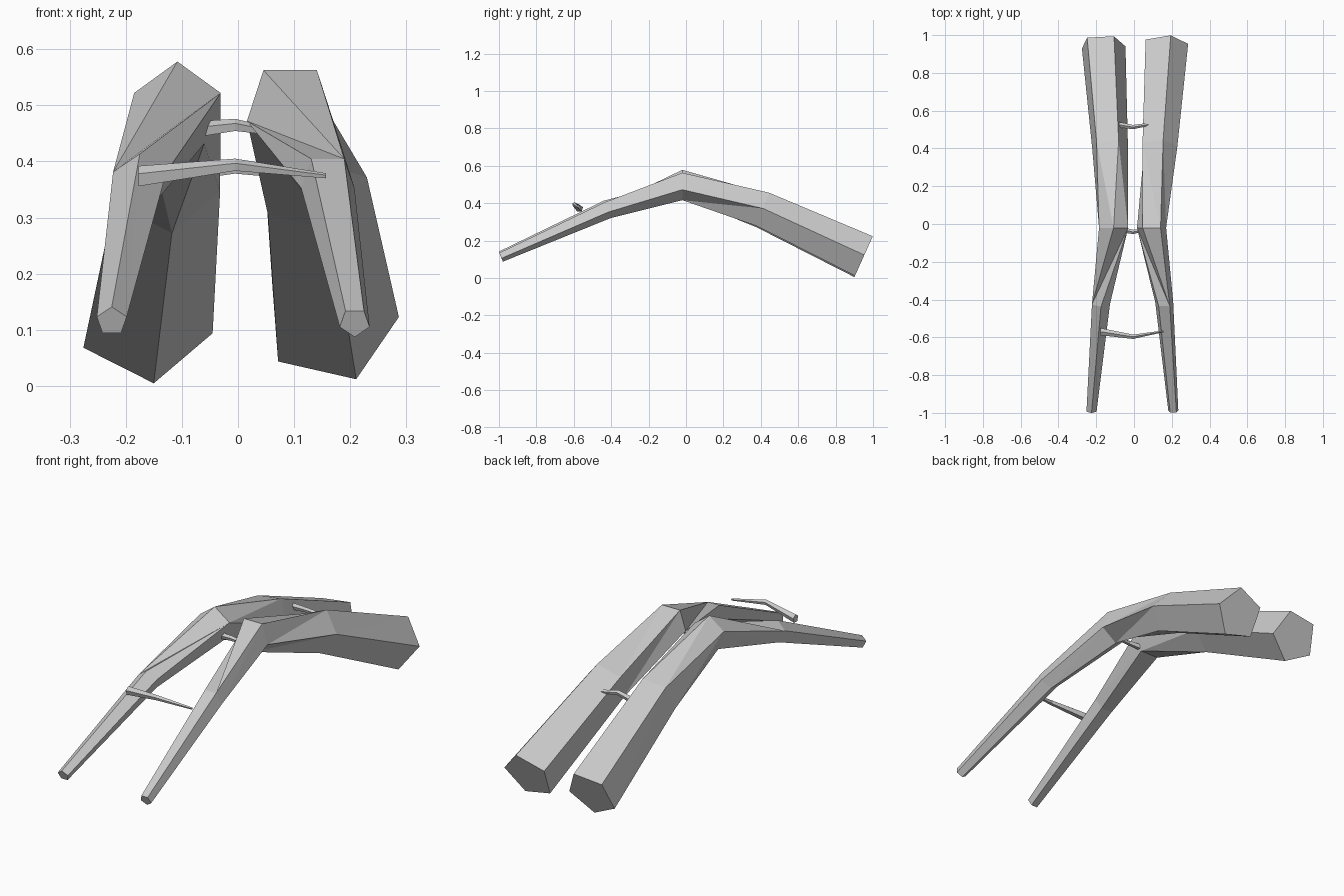
import bpy, math
from mathutils import Vector

if "Cube" in bpy.data.objects:
    bpy.data.objects.remove(bpy.data.objects["Cube"])

N = 5


def ring(center, radius, start, u, v):
    """Pentagon in the plane spanned by u and v."""
    u, v = Vector(u).normalized(), Vector(v).normalized()
    pts = []
    for i in range(N):
        a = math.radians(start + i * 360 / N)
        pts.append(Vector(center) + radius * (math.cos(a) * u + math.sin(a) * v))
    return pts


def build(name, rings, twist_at=None, shift=0):
    """Loft pentagon rings; one span may be twisted by `shift` corners."""
    verts = [p for r in rings for p in r]
    faces = [tuple(reversed(range(N))), tuple(range(len(verts) - N, len(verts)))]
    for k in range(len(rings) - 1):
        a, b = k * N, (k + 1) * N
        s = shift if k == twist_at else 0
        for i in range(N):
            j = (i + 1) % N
            p, q = a + i, a + j
            r, t = b + (j + s) % N, b + (i + s) % N
            if not s:
                faces += [(p, q, r), (p, r, t)]
            elif (s > 0) == (i == 0):
                faces += [(p, q, r), (p, r, t)]
            else:
                faces += [(p, q, t), (q, r, t)]
    mesh = bpy.data.meshes.new(name)
    mesh.from_pydata(verts, [], faces)
    ob = bpy.data.objects.new(name, mesh)
    bpy.context.collection.objects.link(ob)
    # consistent outward normals
    import bmesh
    bm = bmesh.new()
    bm.from_mesh(mesh)
    bmesh.ops.recalc_face_normals(bm, faces=bm.faces)
    bm.to_mesh(mesh)
    bm.free()
    return ob


# Bent side beams: centre, radius, first corner angle, upward tilt in y
left = [((-0.225, -0.99, 0.115), 0.028, 90, -0.42),
        ((-0.175, -0.42, 0.367), 0.05, 90, -0.4),
        ((-0.108, -0.02, 0.497), 0.081, 90, 0.0),
        ((-0.13, 0.41, 0.365), 0.1, 61, 0.38),
        ((-0.165, 0.95, 0.115), 0.122, 61, 0.45)]
right = [((0.208, -0.99, 0.113), 0.028, 54, -0.42),
         ((0.16, -0.42, 0.367), 0.05, 54, -0.4),
         ((0.093, -0.02, 0.497), 0.081, 54, 0.0),
         ((0.13, 0.41, 0.365), 0.1, 76, 0.38),
         ((0.165, 0.95, 0.115), 0.122, 76, 0.45)]
for name, spec, shift in (("left_beam", left, -1), ("right_beam", right, 1)):
    rings = [ring(c, r, a, (1, 0, 0), (0, tilt, 1)) for c, r, a, tilt in spec]
    build(name, rings, 1, shift)

# Thin bent crossbars tapering from left to right
bars = [("front_crossbar", [((-0.177, -0.57, 0.372), 0.020),
                            ((-0.005, -0.597, 0.393), 0.012),
                            ((0.157, -0.568, 0.374), 0.005)]),
        ("middle_crossbar", [((-0.064, -0.03, 0.457), 0.015),
                             ((-0.005, -0.042, 0.464), 0.012),
                             ((0.065, -0.03, 0.452), 0.007)]),
        ("rear_crossbar", [((-0.168, 0.54, 0.371), 0.019),
                           ((-0.005, 0.513, 0.388), 0.012),
                           ((0.15, 0.54, 0.368), 0.005)])]
for name, spec in bars:
    build(name, [ring(c, r, 90, (0, 1, 0), (0, 0, 1)) for c, r in spec])
